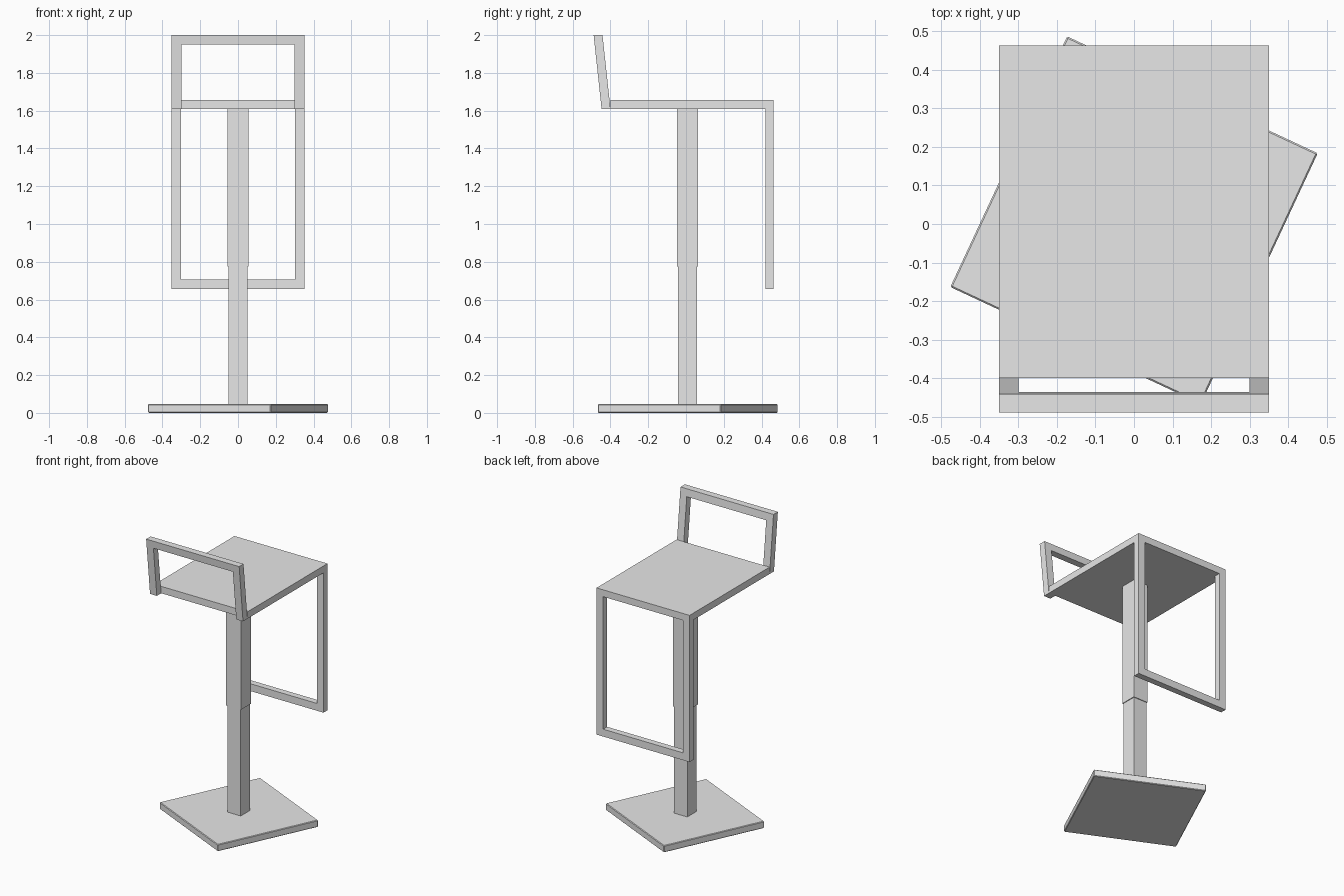
import bpy
import bmesh
from math import radians
from mathutils import Matrix, Vector

cube = bpy.data.objects.get("Cube")
if cube:
    bpy.data.objects.remove(cube, do_unlink=True)

# Single grey finish
GREY = (0.8, 0.8, 0.8, 1.0)
grey = bpy.data.materials.new("plain_grey")
grey.use_nodes = True
grey.diffuse_color = GREY
grey.node_tree.nodes["Principled BSDF"].inputs["Base Color"].default_value = GREY


def finish(name, bm):
    bmesh.ops.recalc_face_normals(bm, faces=bm.faces)
    mesh = bpy.data.meshes.new(name)
    bm.to_mesh(mesh)
    bm.free()
    mesh.materials.append(grey)
    obj = bpy.data.objects.new(name, mesh)
    bpy.context.collection.objects.link(obj)
    return obj


def box(name, low, high, turn=0.0):
    """Box between two corners, turned about its own upright axis."""
    low, high = Vector(low), Vector(high)
    bm = bmesh.new()
    place = (Matrix.Translation((low + high) / 2)
             @ Matrix.Rotation(radians(turn), 4, 'Z')
             @ Matrix.Diagonal((*(high - low), 1)))
    bmesh.ops.create_cube(bm, size=1, matrix=place)
    return finish(name, bm)


def u_frame(name, half, bar, z_open, z_closed, y_open, y_closed, depth):
    """Three-sided frame of square bar, leaning from y_open to y_closed."""
    inner = half - bar
    z_in = z_closed - bar if z_closed > z_open else z_closed + bar
    side = [(half, z_closed), (half, z_open), (inner, z_open), (inner, z_in)]
    outline = side + [(-x, z) for x, z in reversed(side)]
    bm = bmesh.new()
    verts = []
    for x, z in outline:
        t = (z - z_open) / (z_closed - z_open)
        verts.append(bm.verts.new((x, y_open + t * (y_closed - y_open), z)))
    face = bm.faces.new(verts)
    grown = bmesh.ops.extrude_face_region(bm, geom=[face], use_keep_orig=True)
    moved = [v for v in grown["geom"] if isinstance(v, bmesh.types.BMVert)]
    bmesh.ops.translate(bm, verts=moved, vec=(0, depth, 0))
    return finish(name, bm)


# Turned square base with a fine chamfer
base = box("base_plate", (-0.359, -0.349, 0), (0.359, 0.369, 0.047), turn=-25)
chamfer = base.modifiers.new("chamfer", 'BEVEL')
chamfer.width = 0.004
chamfer.segments = 1

# Telescopic column
box("lower_column", (-0.051, -0.042, 0.04), (0.05, 0.059, 0.8))
box("upper_column", (-0.056, -0.047, 0.775), (0.055, 0.064, 1.612))

# Seat slab, low backrest and hanging footrest
box("seat", (-0.351, -0.4, 1.61), (0.351, 0.463, 1.657))
u_frame("backrest", 0.351, 0.051, 1.61, 2.0, -0.447, -0.489, 0.047)
u_frame("footrest", 0.351, 0.05, 1.61, 0.656, 0.42, 0.42, 0.043)
